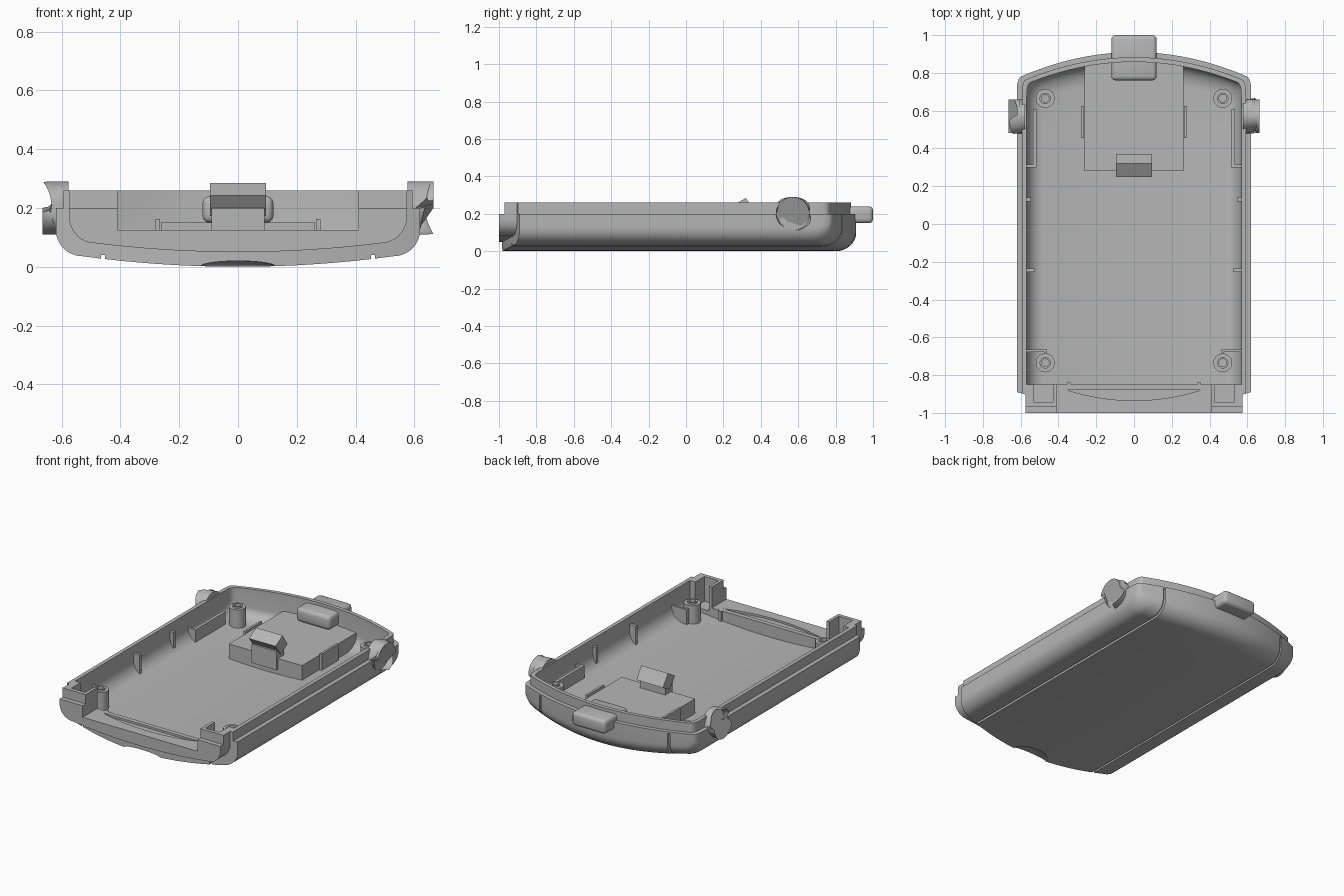
import bpy, bmesh, math

if "Cube" in bpy.data.objects:
    bpy.data.objects.remove(bpy.data.objects["Cube"])

grey = bpy.data.materials.new("case_grey")
grey.diffuse_color = (0.47, 0.47, 0.47, 1)
grey.use_nodes = True
grey.node_tree.nodes["Principled BSDF"].inputs["Base Color"].default_value = grey.diffuse_color


def activate(ob):
    bpy.ops.object.select_all(action='DESELECT')
    ob.select_set(True)
    bpy.context.view_layer.objects.active = ob


def smooth(ob, angle=30):
    activate(ob)
    bpy.ops.object.shade_smooth_by_angle(angle=math.radians(angle))


def finish(name, bm):
    bmesh.ops.recalc_face_normals(bm, faces=bm.faces)
    me = bpy.data.meshes.new(name)
    bm.to_mesh(me)
    bm.free()
    me.materials.append(grey)
    ob = bpy.data.objects.new(name, me)
    bpy.context.collection.objects.link(ob)
    return ob


def apply_mod(ob, kind, **props):
    m = ob.modifiers.new(kind, kind)
    for k, v in props.items():
        setattr(m, k, v)
    activate(ob)
    bpy.ops.object.modifier_apply(modifier=m.name)


def boolean(ob, other, op='DIFFERENCE'):
    apply_mod(ob, 'BOOLEAN', operation=op, object=other, solver='EXACT')
    bpy.data.objects.remove(other)


def box(name, x, y, z, bevel=0):
    bm = bmesh.new()
    bmesh.ops.create_cube(bm, size=1)
    for v in bm.verts:
        v.co = [r[0] + (c + 0.5) * (r[1] - r[0]) for c, r in zip(v.co, (x, y, z))]
    ob = finish(name, bm)
    if bevel:
        apply_mod(ob, 'BEVEL', width=bevel, segments=3)
        smooth(ob)
    return ob


def side_box(name, s, x, y, z):
    return box(name, sorted((s * x[0], s * x[1])), y, z)


def prism(name, pts, shift):
    """Extrude a flat outline by a shift vector."""
    bm = bmesh.new()
    f = bm.faces.new([bm.verts.new(p) for p in pts])
    geom = bmesh.ops.extrude_face_region(bm, geom=[f])["geom"]
    moved = [v for v in geom if isinstance(v, bmesh.types.BMVert)]
    bmesh.ops.translate(bm, verts=moved, vec=shift)
    return finish(name, bm)


def lathe(name, pts, loc, steps=32):
    """Turn a closed (radius, z) profile round z."""
    bm = bmesh.new()
    rings = [[bm.verts.new((loc[0] + r * math.cos(a), loc[1] + r * math.sin(a), z))
              for r, z in pts] for a in [2 * math.pi * i / steps for i in range(steps)]]
    n = len(pts)
    for i in range(steps):
        p, q = rings[i], rings[(i + 1) % steps]
        for j in range(n):
            bm.faces.new((p[j], q[j], q[(j + 1) % n], p[(j + 1) % n]))
    ob = finish(name, bm)
    smooth(ob)
    return ob


def tray_solid(name, d, dz, ztop, yfront):
    """Case volume inset by d: curved belly, rounded sides, bowed and rounded back."""
    w, r, back = 0.62 - d, 0.09, 0.11
    x0 = w - r
    half = [(x0 * i / 8, dz + 0.04 * (x0 * i / 8 / 0.56) ** 2) for i in range(9)]
    zc = half[-1][1]
    for i in range(1, 9):
        a = math.pi / 16 * i
        half.append((x0 + r * math.sin(a), zc + r * (1 - math.cos(a))))
    cols = [(-x, z) for x, z in half[:0:-1]] + half
    yend = 0.91 - d
    stations = [(yfront, 0), (0.5, 0)]
    for i in range(9):
        a = math.pi / 16 * i
        stations.append((yend - back * (1 - math.sin(a)), 1 - math.cos(a)))
    bm = bmesh.new()
    low, high = [], []
    for y, t in stations:
        lo, hi = [], []
        for x, z in cols:
            x *= 1 - 0.04 * t ** 2
            z = 0.2 - (0.2 - z) * (1 - 0.5 * t)
            yy = y - 0.13 * (x / 0.6) ** 2 * min(1, max(0, (y - 0.5) / 0.25))
            lo.append(bm.verts.new((x, yy, z)))
            hi.append(bm.verts.new((x, yy, ztop)))
        low.append(lo)
        high.append(hi)
    n = len(cols)
    for k in range(len(stations) - 1):
        for g in (low, high):
            for i in range(n - 1):
                bm.faces.new((g[k][i], g[k][i + 1], g[k + 1][i + 1], g[k + 1][i]))
        for i in (0, n - 1):
            bm.faces.new((low[k][i], low[k + 1][i], high[k + 1][i], high[k][i]))
    for k in (0, -1):
        for i in range(n - 1):
            bm.faces.new((low[k][i], low[k][i + 1], high[k][i + 1], high[k][i]))
    return finish(name, bm)


# Main shell: body plus raised lip, hollowed out
shell = tray_solid("case_shell", 0, 0, 0.2, -1.0)
boolean(shell, tray_solid("lip", 0.027, 0.027, 0.26, -0.97), 'UNION')
boolean(shell, tray_solid("cavity", 0.052, 0.047, 0.45, -0.85))

# Outer skin ends in a bowed front edge, leaving a narrower tongue in front
bow = [(x, -0.985 + 0.095 * (x / 0.62) ** 2, -0.1) for x in [0.08 * i for i in range(-8, 9)]]
skin_cut = prism("skin_cut", bow + [(0.64, -1.2, -0.1), (-0.64, -1.2, -0.1)], (0, 0, 0.5))
boolean(skin_cut, tray_solid("tongue", 0.045, 0.05, 0.6, -1.3))
boolean(shell, skin_cut)

# Front opening, shallow lens recess, thumb scoop under the front edge
boolean(shell, box("front_opening", (-0.41, 0.41), (-1.1, -0.83), (0.125, 0.5)))
arc = [(0.35 * i / 8, -0.935 + 0.055 * (i / 8) ** 2, 0.112) for i in range(-8, 9)]
boolean(shell, prism("lens_recess", arc, (0, 0, 0.1)))
bm = bmesh.new()
bmesh.ops.create_uvsphere(bm, u_segments=32, v_segments=16, radius=1)
for v in bm.verts:
    v.co = (v.co.x * 0.13, v.co.y * 0.09 - 0.99, v.co.z * 0.02)
boolean(shell, finish("thumb_scoop", bm))

# Corner pockets (open to the inside) and the long outer grooves
groove = [(-1.1, -0.1), (1.1, -0.1), (1.1, 0.19), (0.82, 0.19)]
groove += [(0.73 + 0.09 * math.cos(a), 0.13 - 0.09 * math.sin(a))
           for a in [math.pi / 12 * i for i in range(7)]] + [(-1.1, 0.04)]
for s in (-1, 1):
    boolean(shell, side_box("corner_pocket", s, (0.43, 0.53), (-0.945, -0.84), (0.1, 0.5)))
    boolean(shell, prism("groove", [(s * 0.452, y, z) for y, z in groove], (s * 0.014, 0, 0)))
smooth(shell)

for s in (-1, 1):
    side = "left" if s < 0 else "right"
    # Screw posts
    for y, end in ((0.665, "back"), (-0.735, "front")):
        lathe(f"{end}_{side}_screw_post",
              [(0.02, 0.06), (0.05, 0.06), (0.05, 0.19), (0.03, 0.19), (0.03, 0.2), (0.02, 0.2)],
              (s * 0.47, y))
    # Round side knob
    bm = bmesh.new()
    bmesh.ops.create_cone(bm, cap_ends=True, segments=40, radius1=0.09, radius2=0.09, depth=0.058)
    for v in bm.verts:
        v.co = (s * 0.606 + v.co.z, 0.57 + v.co.x, 0.2 + v.co.y)
    # Bevel only the outward rim into a dome
    rim = [e for e in bm.edges if all(s * v.co.x > 0.62 for v in e.verts)]
    bmesh.ops.bevel(bm, geom=rim, offset=0.03, segments=4, profile=0.5, affect='EDGES')
    smooth(finish(f"{side}_knob", bm), 40)
    # Inner rails and wall ribs
    side_box(f"{side}_rail", s, (0.515, 0.535), (0.3, 0.61), (0.07, 0.165))
    side_box(f"{side}_rail_end", s, (0.515, 0.58), (0.3, 0.315), (0.07, 0.165))
    side_box(f"{side}_short_rib", s, (0.545, 0.58), (0.118, 0.14), (0.08, 0.21))
    side_box(f"{side}_long_rib", s, (0.525, 0.58), (-0.255, -0.235), (0.06, 0.21))
    side_box(f"{side}_post_rib", s, (0.46, 0.58), (-0.678, -0.664), (0.06, 0.17))
    side_box(f"{side}_post_web", s, (0.46, 0.474), (-0.695, -0.664), (0.05, 0.17))
    side_box(f"{side}_front_bump", s, (0.335, 0.355), (-0.86, -0.838), (0.06, 0.125))
    # Guide tabs beside the platform
    side_box(f"{side}_platform_tab", s, (0.265, 0.28), (0.455, 0.625), (0.04, 0.163))

# Latch platform, stem, tilted hook and rounded push button
box("latch_platform", (-0.262, 0.262), (0.28, 0.855), (0.04, 0.15))
box("latch_stem", (-0.09, 0.09), (0.265, 0.34), (0.08, 0.2))
hook = [(0.248, 0.242), (0.32, 0.285), (0.37, 0.21), (0.3, 0.172)]
prism("latch_hook", [(-0.095, y, z) for y, z in hook], (0.19, 0, 0))
box("latch_button", (-0.12, 0.12), (0.76, 1.0), (0.15, 0.24), 0.022)
